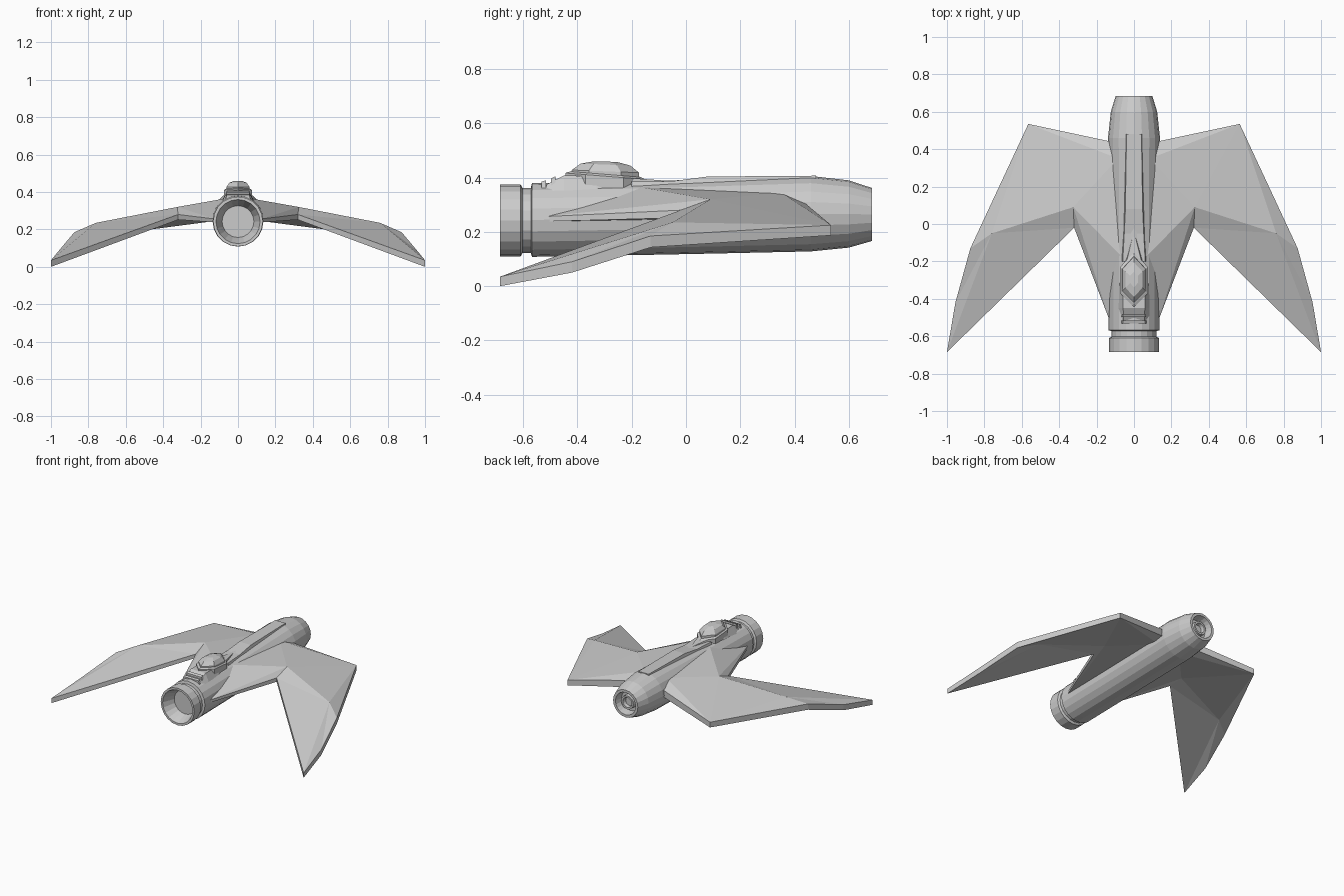
import bpy, bmesh
from math import sin, cos, pi


def finish(name, bm, smooth=None):
    bmesh.ops.recalc_face_normals(bm, faces=bm.faces)
    me = bpy.data.meshes.new(name)
    bm.to_mesh(me)
    bm.free()
    ob = bpy.data.objects.new(name, me)
    bpy.context.collection.objects.link(ob)
    return ob


def loft(name, rings):
    """Skin a list of equal-length closed rings and cap both ends."""
    bm = bmesh.new()
    vs = [[bm.verts.new(p) for p in r] for r in rings]
    n = len(vs[0])
    for a, b in zip(vs, vs[1:]):
        for i in range(n):
            j = (i + 1) % n
            bm.faces.new((a[i], a[j], b[j], b[i]))
    bm.faces.new(vs[0])
    bm.faces.new(vs[-1])
    return finish(name, bm)


def tube(name, profile, sides=20):
    """Profile rows: y, radius, centre height."""
    return loft(name, [[(r * sin(2 * pi * i / sides), y, zc + r * cos(2 * pi * i / sides))
                        for i in range(sides)] for y, r, zc in profile])


def ridge(name, sections):
    """Trapezoid sections: y, half width low, half width high, low z, high z."""
    return loft(name, [[(-b, y, z0), (b, y, z0), (t, y, z1), (-t, y, z1)]
                       for y, b, t, z0, z1 in sections])


# Fuselage with open intake, neck groove and hollow tail nozzle
tube("fuselage", [
    (-0.60, 0.085, 0.242), (-0.64, 0.100, 0.242), (-0.685, 0.118, 0.242),
    (-0.685, 0.133, 0.242), (-0.61, 0.133, 0.242), (-0.602, 0.119, 0.242),
    (-0.572, 0.119, 0.242), (-0.568, 0.136, 0.244), (-0.50, 0.136, 0.245),
    (-0.15, 0.136, 0.251), (0.10, 0.137, 0.257), (0.46, 0.139, 0.267),
    (0.60, 0.124, 0.266), (0.685, 0.098, 0.264), (0.685, 0.080, 0.264),
    (0.63, 0.070, 0.264)])

# Tail cone inside the nozzle
tube("exhaust_plug", [(0.62, 0.05, 0.264), (0.665, 0.048, 0.264),
                      (0.665, 0.035, 0.264), (0.64, 0.03, 0.264)], 16)

# Spine along the back, then the cockpit fairing
ridge("spine", [(-0.20, 0.075, 0.06, 0.33, 0.385), (-0.05, 0.07, 0.052, 0.33, 0.387),
                (0.08, 0.065, 0.046, 0.33, 0.404), (0.48, 0.06, 0.04, 0.33, 0.407)])
ridge("cockpit_fairing", [(-0.515, 0.098, 0.055, 0.32, 0.374), (-0.45, 0.098, 0.058, 0.32, 0.408),
                          (-0.33, 0.095, 0.06, 0.32, 0.405), (-0.20, 0.075, 0.04, 0.32, 0.398),
                          (-0.06, 0.015, 0.005, 0.33, 0.388)])

# Raised slats ahead of the cockpit
for k, y in enumerate((-0.525, -0.49)):
    ridge(f"nose_slat_{k + 1}", [(y - 0.008, 0.07, 0.06, 0.35, 0.385 + k * 0.012),
                                 (y + 0.008, 0.07, 0.06, 0.35, 0.39 + k * 0.015)])


# Six-sided cockpit frame and canopy
def hexagon(s, z, tilt):
    pts = [(0, -0.15), (0.074, -0.075), (0.074, 0.065), (0, 0.145),
           (-0.074, 0.065), (-0.074, -0.075)]
    return [(x * s, -0.295 + y * s, z - tilt * y * s) for x, y in pts]


loft("canopy_frame", [hexagon(1.0, 0.36, 0.1), hexagon(1.0, 0.405, 0.08),
                      hexagon(0.88, 0.412, 0.08)])
loft("canopy", [hexagon(0.86, 0.38, 0.08), hexagon(0.84, 0.423, 0.04),
                hexagon(0.62, 0.448, 0.04), hexagon(0.28, 0.459, 0.03)])

# Wing points: x, y, top z, bottom z
W = dict(
    R=(0.125, -0.53, 0.256, 0.238), N=(0.32, -0.02, 0.28, 0.252),
    K=(0.325, 0.09, 0.32, 0.262), M=(0.76, -0.05, 0.235, 0.175),
    T=(1.0, -0.685, 0.035, 0.0), E=(0.955, -0.42, 0.09, 0.05),
    F=(0.875, -0.13, 0.185, 0.143), P=(0.565, 0.535, 0.225, 0.187),
    Q=(0.12, 0.44, 0.305, 0.255), B=(0.085, 0.35, 0.345, 0.25),
    C=(0.07, -0.17, 0.365, 0.24))
PANELS = "RNK RKC CKB KPB BPQ KMP NMK NTM MTE MEF MFP".split()
OUTLINE = "RNTEFPQBC"

# Swept, drooping wings with forward root strakes
for side, s in (("right", 1), ("left", -1)):
    bm = bmesh.new()
    top = {k: bm.verts.new((s * x, y, a)) for k, (x, y, a, b) in W.items()}
    low = {k: bm.verts.new((s * x, y, b)) for k, (x, y, a, b) in W.items()}
    for f in PANELS:
        bm.faces.new([top[c] for c in f])
        bm.faces.new([low[c] for c in reversed(f)])
    for a, b in zip(OUTLINE, OUTLINE[1:] + OUTLINE[0]):
        bm.faces.new((top[a], top[b], low[b], low[a]))
    finish(f"{side}_wing", bm)
